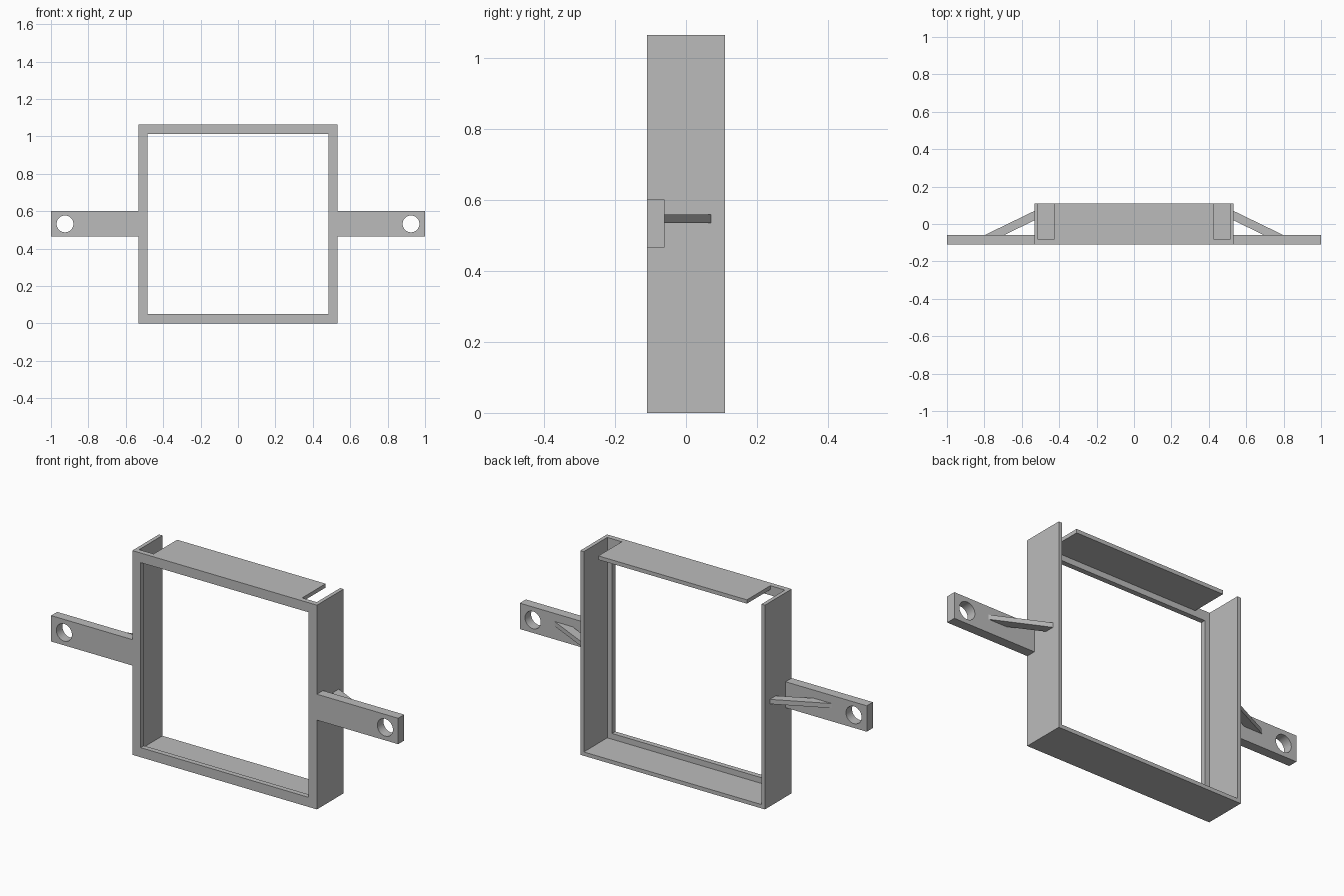
import bpy
import bmesh
from mathutils import Matrix, Vector

cube = bpy.data.objects.get("Cube")
if cube:
    bpy.data.objects.remove(cube, do_unlink=True)

grey = bpy.data.materials.new("plain grey")
grey.use_nodes = True
COLOUR = (0.5, 0.5, 0.5, 1)
grey.diffuse_color = COLOUR
grey.node_tree.nodes["Principled BSDF"].inputs["Base Color"].default_value = COLOUR


def finish(name, bm):
    bmesh.ops.recalc_face_normals(bm, faces=bm.faces)
    mesh = bpy.data.meshes.new(name)
    bm.to_mesh(mesh)
    bm.free()
    mesh.materials.append(grey)
    obj = bpy.data.objects.new(name, mesh)
    bpy.context.collection.objects.link(obj)
    return obj


def box(name, x, y, z):
    bm = bmesh.new()
    bmesh.ops.create_cube(bm, size=1)
    for v in bm.verts:
        v.co = [lo + (c + 0.5) * (hi - lo) for c, (lo, hi) in zip(v.co, (x, y, z))]
    return finish(name, bm)


def prism(name, outline, z0, z1):
    bm = bmesh.new()
    face = bm.faces.new([bm.verts.new((x, y, z0)) for x, y in outline])
    made = bmesh.ops.extrude_face_region(bm, geom=[face])["geom"]
    verts = [g for g in made if isinstance(g, bmesh.types.BMVert)]
    bmesh.ops.translate(bm, verts=verts, vec=Vector((0, 0, z1 - z0)))
    return finish(name, bm)


def rod(name, x, z, radius):
    bm = bmesh.new()
    turn = Matrix.Translation((x, 0, z)) @ Matrix.Rotation(1.5707963, 4, "X")
    bmesh.ops.create_cone(bm, cap_ends=True, segments=48, radius1=radius,
                          radius2=radius, depth=1, matrix=turn)
    return finish(name, bm)


def cut(obj, cutter):
    cutter.hide_render = True
    mod = obj.modifiers.new("cut", "BOOLEAN")
    mod.operation = "DIFFERENCE"
    mod.solver = "EXACT"
    mod.object = cutter
    bpy.context.view_layer.objects.active = obj
    bpy.ops.object.modifier_apply(modifier=mod.name)
    bpy.data.objects.remove(cutter, do_unlink=True)


W, H, D = 0.532, 1.064, 0.11      # half width, height, half depth
WALL, LIP_BACK = 0.02, -0.083
INNER = W - WALL

# Square shell with a front lip, open at the back
frame = box("frame", (-W, W), (-D, D), (0, H))
cut(frame, box("pocket_cutter", (-INNER, INNER), (LIP_BACK, 1), (WALL, H - WALL)))
cut(frame, box("opening_cutter", (-0.484, 0.484), (-1, 1), (0.05, H - 0.05)))

for side, s in (("left", 1), ("right", -1)):
    # Slot in the top plate beside each wall
    cut(frame, box(side + "_slot_cutter", sorted((s * 0.428, s * INNER)),
                   (LIP_BACK, 1), (H - 0.1, H + 0.1)))

    # Mounting ear with its screw hole
    ear = box(side + "_ear", sorted((s * W, s)), (-D, -0.06), (0.465, 0.6))
    cut(ear, rod(side + "_hole_cutter", s * 0.925, H / 2, 0.045))
    bpy.ops.object.select_all(action="DESELECT")
    ear.select_set(True)
    bpy.context.view_layer.objects.active = ear
    bpy.ops.object.shade_smooth_by_angle()

    # Slanted brace between the wall and the ear
    outline = [(W, 0.07), (0.8, -0.06), (0.695, -0.06), (W, 0.02)]
    prism(side + "_brace", [(s * x, y) for x, y in outline], 0.534, 0.558)
